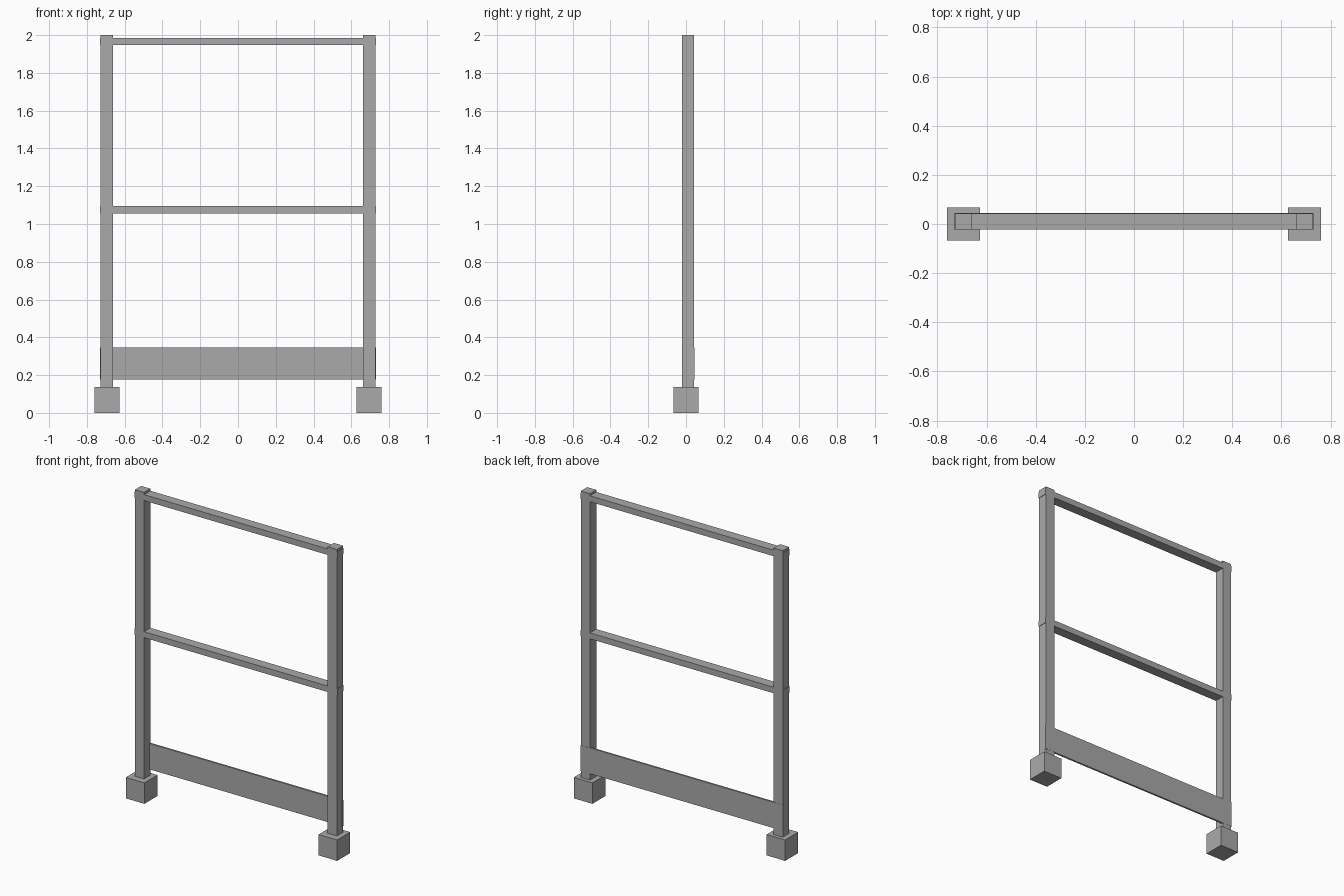
import bpy

if "Cube" in bpy.data.objects:
    bpy.data.objects.remove(bpy.data.objects["Cube"], do_unlink=True)

GREY = (0.4, 0.4, 0.4, 1.0)
steel = bpy.data.materials.new("steel_grey")
steel.use_nodes = True
steel.diffuse_color = GREY
steel.node_tree.nodes["Principled BSDF"].inputs["Base Color"].default_value = GREY


def box(name, low, high):
    """Add a box between two opposite corners."""
    centre = [(a + b) / 2 for a, b in zip(low, high)]
    bpy.ops.mesh.primitive_cube_add(size=1, location=centre)
    obj = bpy.context.object
    obj.name = name
    obj.scale = [b - a for a, b in zip(low, high)]
    bpy.ops.object.transform_apply(location=False, rotation=False, scale=True)
    obj.data.materials.append(steel)
    return obj


POST_X = 0.694      # distance of the post axis from the middle
HALF_POST = 0.033
HALF_FOOT = 0.067
FRONT, BACK = -0.022, 0.043
RAIL_END = 0.73

# Upright posts standing on block feet
for side, x in (("left", POST_X), ("right", -POST_X)):
    box(side + "_foot", (x - HALF_FOOT, -HALF_FOOT, 0),
        (x + HALF_FOOT, HALF_FOOT, 0.136))
    box(side + "_post", (x - HALF_POST, FRONT, 0.13),
        (x + HALF_POST, BACK, 2))

# Horizontal rails running through the posts
for name, bottom in (("middle_rail", 1.055), ("top_rail", 1.947)):
    box(name, (-RAIL_END, FRONT, bottom), (RAIL_END, BACK, bottom + 0.039))

# Thin toe board, flush with the back of the posts
box("toe_board", (-RAIL_END, BACK - 0.011, 0.178), (RAIL_END, BACK + 0.001, 0.346))
